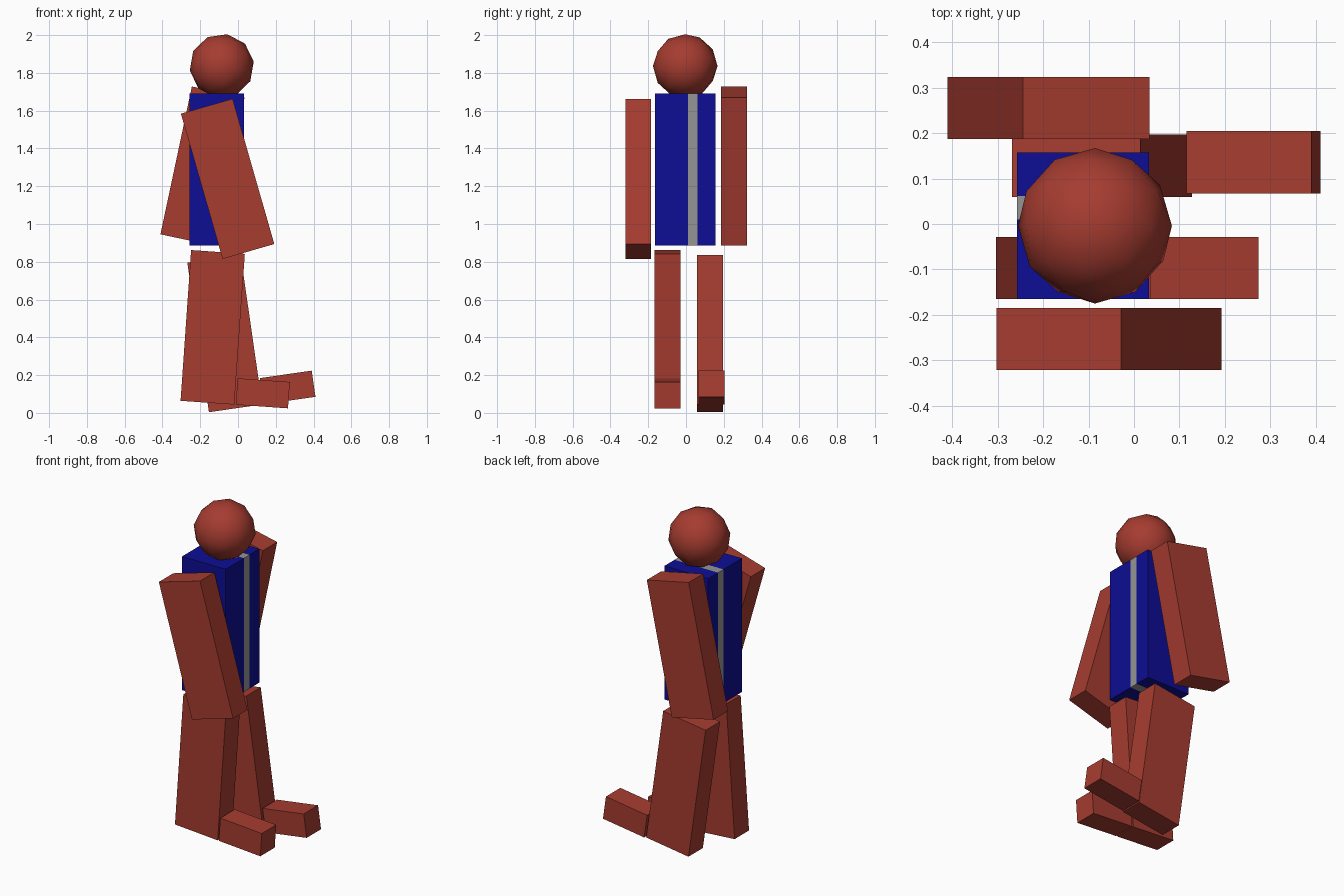
import bpy, bmesh
from math import radians, sin, cos
from mathutils import Matrix

if "Cube" in bpy.data.objects:
    bpy.data.objects.remove(bpy.data.objects["Cube"])


def material(name, rgb):
    m = bpy.data.materials.new(name)
    m.diffuse_color = (*rgb, 1)
    m.use_nodes = True
    m.node_tree.nodes["Principled BSDF"].inputs["Base Color"].default_value = m.diffuse_color
    return m


RED = material("red", (0.38, 0.045, 0.03))
BLUE = material("blue", (0.004, 0.004, 0.3))
GREY = material("grey", (0.3, 0.3, 0.3))


def box(name, center, size, mats, tilt=0, cuts=()):
    """Box tilted about y; cuts are y planes whose middle band takes mats[1]."""
    bm = bmesh.new()
    bmesh.ops.create_cube(bm, size=1, matrix=Matrix.Diagonal((*size, 1)))
    for y in cuts:
        bmesh.ops.bisect_plane(bm, geom=bm.verts[:] + bm.edges[:] + bm.faces[:],
                               plane_co=(0, y - center[1], 0), plane_no=(0, 1, 0))
    if cuts:
        for f in bm.faces:
            y = f.calc_center_median().y + center[1]
            f.material_index = int(cuts[0] < y < cuts[1])
    me = bpy.data.meshes.new(name)
    bm.to_mesh(me)
    bm.free()
    for m in mats:
        me.materials.append(m)
    ob = bpy.data.objects.new(name, me)
    ob.location = center
    ob.rotation_euler.y = radians(tilt)
    bpy.context.collection.objects.link(ob)
    return ob


LIMB = (0.285, 0.137, 0.80)
FOOT = (0.277, 0.137, 0.14)


def leg(side, center, tilt, foot_y):
    """Leg with a foot flush with its lower end, pointing to +x."""
    box(side + "_leg", center, LIMB, [RED], tilt)
    a = radians(tilt)
    lx, lz = LIMB[0] / 2 + 0.008 + FOOT[0] / 2, -LIMB[2] / 2 + FOOT[2] / 2
    box(side + "_foot", (center[0] + lx * cos(a) + lz * sin(a), foot_y,
                         center[2] - lx * sin(a) + lz * cos(a)), FOOT, [RED], tilt)


# Torso with a grey stripe wrapped around it
box("torso", (-0.112, -0.004, 1.288), (0.29, 0.322, 0.805), [BLUE, GREY],
    cuts=(0.01, 0.062))

# Swinging arms
box("right_arm", (-0.055, -0.253, 1.239), LIMB, [RED], -16)
box("left_arm", (-0.188, 0.255, 1.307), LIMB, [RED], 12)

# Striding legs with feet
leg("right", (-0.134, -0.097, 0.453), 4, -0.097)
leg("left", (-0.07, 0.128, 0.42), -8.2, 0.136)

# Low-poly head, smooth shaded
bpy.ops.mesh.primitive_ico_sphere_add(subdivisions=2, radius=0.171,
                                      location=(-0.086, -0.004, 1.836),
                                      rotation=(radians(90), radians(10), 0))
head = bpy.context.object
head.name = "head"
head.data.materials.append(RED)
bpy.ops.object.shade_smooth()
